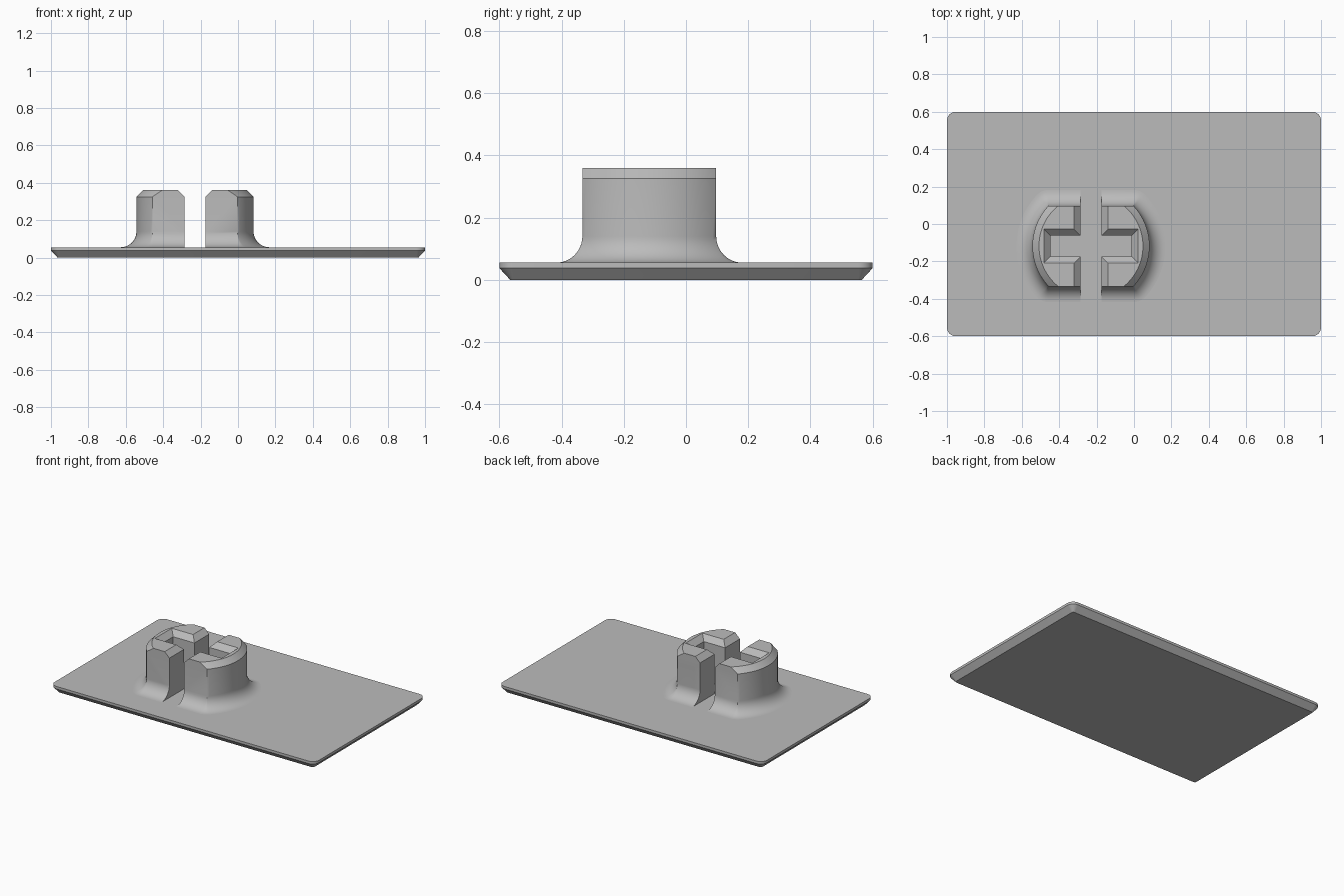
import bpy, bmesh
from math import asin, cos, sin, pi, radians
from mathutils import Vector

cube = bpy.data.objects.get("Cube")
if cube:
    bpy.data.objects.remove(cube, do_unlink=True)

PLATE_TOP = 0.055
STEM_X, STEM_Y = -0.23, -0.118
RADIUS, FLAT = 0.313, 0.215      # round wall radius, half depth of flats
FILLET, CHAMFER, TOP = 0.085, 0.035, 0.36
SLOT = 0.056                     # half width of both slots

grey = bpy.data.materials.new("plain_grey")
colour = (0.5, 0.5, 0.5, 1)
grey.use_nodes = True
grey.diffuse_color = colour
grey.node_tree.nodes["Principled BSDF"].inputs["Base Color"].default_value = colour


def loft(name, rings, location=(0, 0, 0)):
    """Skin a stack of matching closed rings and cap both ends."""
    bm = bmesh.new()
    loops = [[bm.verts.new(p) for p in ring] for ring in rings]
    n = len(loops[0])
    for low, high in zip(loops, loops[1:]):
        for i in range(n):
            j = (i + 1) % n
            bm.faces.new((low[i], low[j], high[j], high[i]))
    bm.faces.new(loops[0][::-1])
    bm.faces.new(loops[-1])
    bmesh.ops.remove_doubles(bm, verts=bm.verts, dist=1e-5)
    bmesh.ops.dissolve_degenerate(bm, edges=bm.edges, dist=1e-5)
    bmesh.ops.recalc_face_normals(bm, faces=bm.faces)
    mesh = bpy.data.meshes.new(name)
    bm.to_mesh(mesh)
    bm.free()
    mesh.materials.append(grey)
    obj = bpy.data.objects.new(name, mesh)
    obj.location = location
    bpy.context.collection.objects.link(obj)
    return obj


def rect_ring(hx, hy, z, r=0.0, steps=0):
    """Rectangle with optional rounded corners."""
    points = []
    for k, (sx, sy) in enumerate(((1, 1), (-1, 1), (-1, -1), (1, -1))):
        for s in range(steps + 1):
            a = k * pi / 2 + s / max(steps, 1) * pi / 2
            points.append((sx * (hx - r) + r * cos(a), sy * (hy - r) + r * sin(a), z))
    return points


def stem_ring(radius, offset, z):
    """Circle with two flats, grown outward by offset with round corners."""
    corner = asin(FLAT / radius)
    fan = [corner + (pi / 2 - corner) * i / 6 for i in range(1, 7)]
    angles = [-a for a in reversed(fan)]
    angles += [corner * (i / 16 - 1) for i in range(33)] + fan
    half = []
    for t in angles:
        c = max(-corner, min(corner, t))
        half.append((radius * cos(c) + offset * cos(t), radius * sin(c) + offset * sin(t)))
    return [Vector((s * x, s * y, z)) for s in (1, -1) for x, y in half]


def smooth(obj):
    bpy.ops.object.select_all(action='DESELECT')
    obj.select_set(True)
    bpy.context.view_layer.objects.active = obj
    bpy.ops.object.shade_smooth_by_angle(angle=radians(30))


# Base plate with bevelled underside
plate = loft("base_plate", [
    rect_ring(0.965, 0.565, 0, 0.012, 6),
    rect_ring(1, 0.6, 0.038, 0.047, 6),
    rect_ring(1, 0.6, PLATE_TOP, 0.047, 6)])
smooth(plate)

# Stem: flared foot, straight wall, chamfered round rim
rings = [stem_ring(RADIUS, FILLET, PLATE_TOP - 0.01)]
for i in range(13):
    u = i / 12 * pi / 2
    rings.append(stem_ring(RADIUS, FILLET * (1 - sin(u)), PLATE_TOP + FILLET * (1 - cos(u))))
rings += [stem_ring(RADIUS, 0, TOP - CHAMFER), stem_ring(RADIUS - CHAMFER, 0, TOP)]
stem = loft("slotted_stem", rings, (STEM_X, STEM_Y, 0))

# Crossed slots with flared mouths
for name, hx, hy in (("through_slot", SLOT, 0.6), ("cross_slot", 0.217, SLOT)):
    cutter = loft(name, [
        rect_ring(hx, hy, 0.03),
        rect_ring(hx, hy, TOP - CHAMFER),
        rect_ring(hx + 2 * CHAMFER, hy + 2 * CHAMFER, TOP + CHAMFER)],
        (STEM_X, STEM_Y, 0))
    cutter.hide_render = True
    cut = stem.modifiers.new(name, 'BOOLEAN')
    cut.operation = 'DIFFERENCE'
    cut.solver = 'EXACT'
    cut.object = cutter
    bpy.context.view_layer.objects.active = stem
    bpy.ops.object.modifier_apply(modifier=cut.name)
    bpy.data.objects.remove(cutter, do_unlink=True)
smooth(stem)
